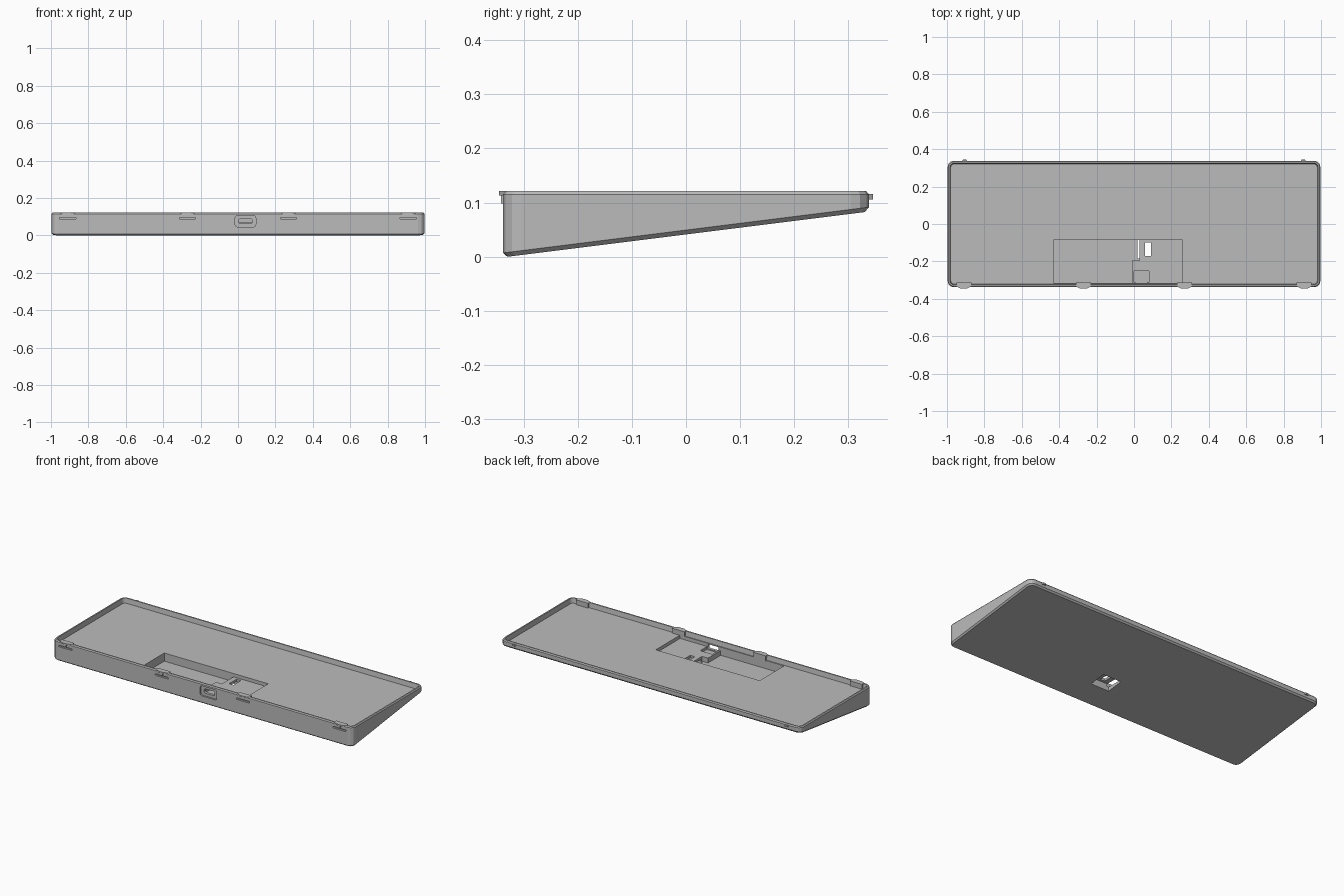
import bpy, bmesh, math
from mathutils import Vector

cube = bpy.data.objects.get("Cube")
if cube:
    bpy.data.objects.remove(cube, do_unlink=True)

grey = bpy.data.materials.new("plain_grey")
grey.use_nodes = True
grey.diffuse_color = (0.5, 0.5, 0.5, 1)
grey.node_tree.nodes["Principled BSDF"].inputs["Base Color"].default_value = (0.5, 0.5, 0.5, 1)

HALF_X, HALF_Y, TOP, FLOOR = 0.997, 0.338, 0.121, 0.092


def underside(y):
    return 0.125 * (y + HALF_Y - 0.008)


def finish(bm, name):
    bmesh.ops.recalc_face_normals(bm, faces=bm.faces[:])
    mesh = bpy.data.meshes.new(name)
    bm.to_mesh(mesh)
    bm.free()
    mesh.materials.append(grey)
    obj = bpy.data.objects.new(name, mesh)
    bpy.context.collection.objects.link(obj)
    return obj


def box(name, xs, ys, zs, round_y=0):
    """Box from axis ranges; round_y rounds the edges running along y."""
    bm = bmesh.new()
    bmesh.ops.create_cube(bm, size=1)
    for v in bm.verts:
        v.co = Vector([(r[0] + r[1]) / 2 + c * (r[1] - r[0])
                       for c, r in zip(v.co, (xs, ys, zs))])
    if round_y:
        edges = [e for e in bm.edges
                 if abs(e.verts[0].co.y - e.verts[1].co.y) > 1e-4]
        bmesh.ops.bevel(bm, geom=edges, offset=round_y, segments=3,
                        profile=0.5, affect='EDGES')
    return finish(bm, name)


def prism(name, outline, z0, z1):
    bm = bmesh.new()
    low = [bm.verts.new((x, y, z0)) for x, y in outline]
    high = [bm.verts.new((x, y, z1)) for x, y in outline]
    bm.faces.new(low)
    bm.faces.new(high)
    for i in range(len(low)):
        j = (i + 1) % len(low)
        bm.faces.new((low[i], low[j], high[j], high[i]))
    return finish(bm, name)


def rounded_outline(inset, radius=0.034, steps=3):
    pts = []
    r = radius - inset
    for k, (sx, sy) in enumerate(((1, 1), (-1, 1), (-1, -1), (1, -1))):
        for s in range(steps + 1):
            a = math.pi / 2 * (k + s / steps)
            pts.append((sx * (HALF_X - radius) + r * math.cos(a),
                        sy * (HALF_Y - radius) + r * math.sin(a)))
    return pts


# Wedge tray: chamfered underside, walls, rim and flat inner floor
bm = bmesh.new()
levels = [(0.008, underside), (0, lambda y: underside(y) + 0.008),
          (0, lambda y: TOP - 0.006), (0.005, lambda y: TOP),
          (0.013, lambda y: TOP), (0.017, lambda y: FLOOR)]
rings = [[bm.verts.new((x, y, height(y))) for x, y in rounded_outline(inset)]
         for inset, height in levels]
for a, b in zip(rings, rings[1:]):
    for i in range(len(a)):
        j = (i + 1) % len(a)
        bm.faces.new((a[i], a[j], b[j], b[i]))
bm.faces.new(rings[0])
bm.faces.new(rings[-1])
tray = finish(bm, "wedge_tray")


def cut(cutter):
    cutter.hide_render = True
    mod = tray.modifiers.new("cut", 'BOOLEAN')
    mod.operation = 'DIFFERENCE'
    mod.solver = 'EXACT'
    mod.object = cutter
    bpy.context.view_layer.objects.active = tray
    bpy.ops.object.modifier_apply(modifier=mod.name)
    bpy.data.objects.remove(cutter, do_unlink=True)


# Stepped electronics pocket: deep left part, shallow right shelf
deep = [(-0.43, -0.315), (-0.01, -0.315), (-0.01, -0.195),
        (0.03, -0.195), (0.03, -0.085), (-0.43, -0.085)]
shelf = [(-0.01, -0.315), (0.26, -0.315), (0.26, -0.085),
         (0.03, -0.085), (0.03, -0.195), (-0.01, -0.195)]
cut(prism("deep_pocket_cutter", deep, 0.043, 0.1))
cut(prism("shelf_cutter", shelf, 0.072, 0.1))

# Front port: outer recess, opening, and socket seat behind it
cut(box("socket_seat_cutter", (0, 0.08), (-0.312, -0.25), (0.055, 0.1)))
cut(box("port_recess_cutter", (-0.015, 0.095), (-0.36, -0.328), (0.045, 0.105), 0.012))
cut(box("port_opening_cutter", (0.005, 0.075), (-0.35, -0.30), (0.062, 0.088), 0.008))

# Underside button recess with a slot through to the shelf
cut(box("button_recess_cutter", (0.02, 0.14), (-0.185, -0.085), (-0.05, 0.058)))
cut(box("button_slot_cutter", (0.06, 0.09), (-0.17, -0.1), (0.03, 0.1)))

# Front latches: groove in the wall, tapered lip on the rim, block inside
for n, x in enumerate((-0.91, -0.27, 0.27, 0.91), 1):
    cut(box("latch_groove_cutter", (x - 0.044, x + 0.044), (-0.36, -0.327), (0.086, 0.096), 0.004))
    prism(f"latch_lip_{n}", [(x - 0.045, -0.331), (x - 0.018, -0.345),
                             (x + 0.018, -0.345), (x + 0.045, -0.331)], 0.113, TOP)
    box(f"latch_stem_{n}", (x - 0.008, x + 0.008), (-0.342, -0.33), (0.098, 0.114))
    box(f"latch_block_{n}", (x - 0.04, x + 0.04), (-0.326, -0.312), (FLOOR - 0.001, TOP))

# Small catches on the back wall
for side, x in (("right", -0.905), ("left", 0.905)):
    prism(f"back_catch_{side}", [(x - 0.014, 0.336), (x + 0.014, 0.336),
                                 (x + 0.008, 0.345), (x - 0.008, 0.345)], 0.106, 0.116)
